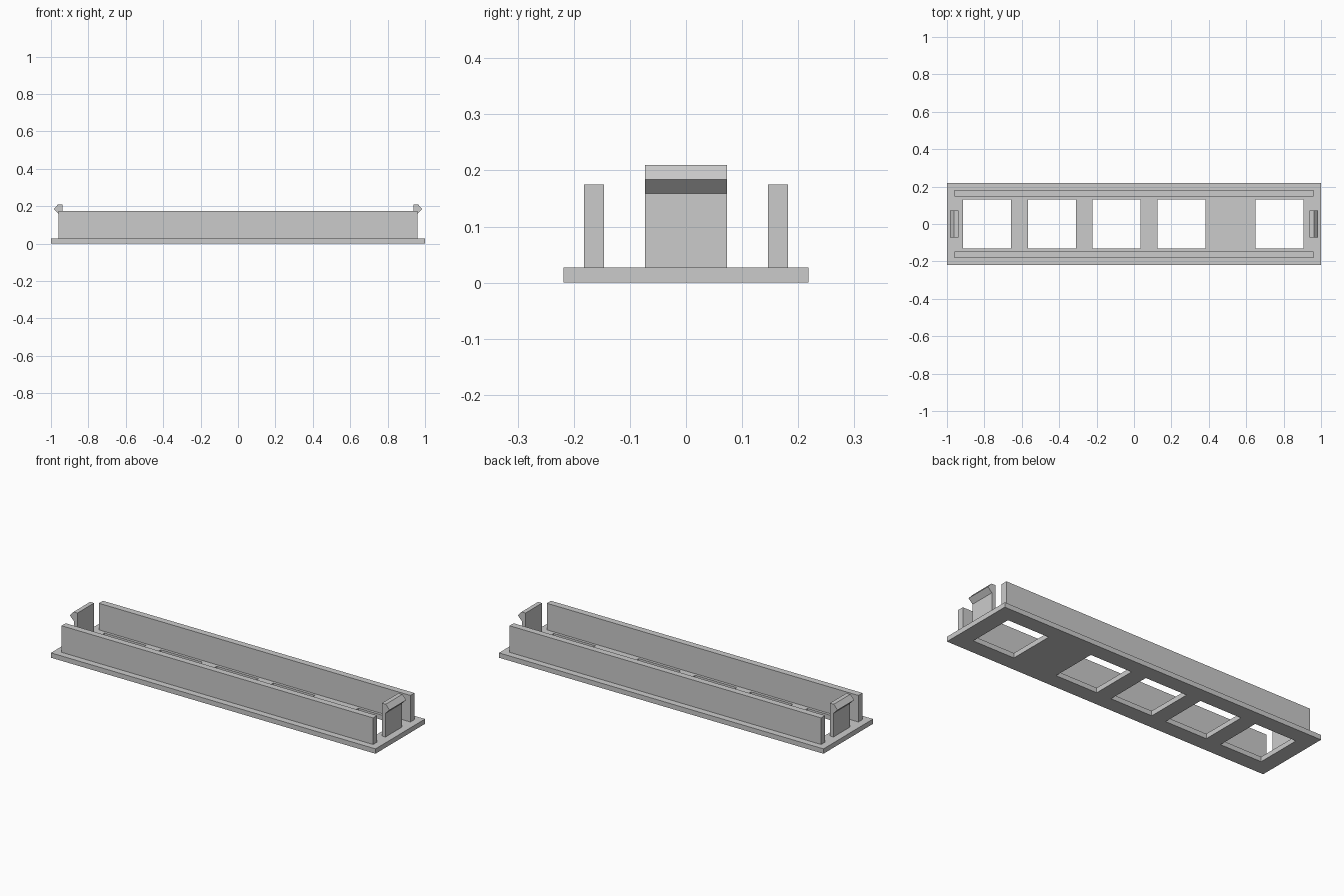
import bpy
import bmesh

cube = bpy.data.objects.get("Cube")
if cube:
    bpy.data.objects.remove(cube, do_unlink=True)

grey = bpy.data.materials.new("light grey plastic")
grey.use_nodes = True
colour = (0.6, 0.6, 0.6, 1)
grey.diffuse_color = colour
grey.node_tree.nodes["Principled BSDF"].inputs["Base Color"].default_value = colour

BASE_TOP = 0.027


def finish(name, bm):
    bmesh.ops.recalc_face_normals(bm, faces=bm.faces)
    mesh = bpy.data.meshes.new(name)
    bm.to_mesh(mesh)
    bm.free()
    mesh.materials.append(grey)
    obj = bpy.data.objects.new(name, mesh)
    bpy.context.collection.objects.link(obj)
    return obj


def extrude(bm, faces, vector):
    """Turn flat faces into a closed solid."""
    new = bmesh.ops.extrude_face_region(bm, geom=faces, use_keep_orig=True)["geom"]
    moved = [v for v in new if isinstance(v, bmesh.types.BMVert)]
    bmesh.ops.translate(bm, verts=moved, vec=vector)


def prism(name, points, vector):
    bm = bmesh.new()
    face = bm.faces.new([bm.verts.new(p) for p in points])
    extrude(bm, [face], vector)
    return finish(name, bm)


# Base plate: a grid of cells with five windows left open
window_starts = [-0.914, -0.567, -0.222, 0.126, 0.65]
window_width, window_half_depth = 0.257, 0.131
xs = [-1.0]
for start in window_starts:
    xs += [start, start + window_width]
xs.append(1.0)
ys = [-0.218, -window_half_depth, window_half_depth, 0.218]
bm = bmesh.new()
grid = [[bm.verts.new((x, y, 0)) for y in ys] for x in xs]
cells = []
for i in range(len(xs) - 1):
    for j in range(len(ys) - 1):
        if i % 2 == 1 and j == 1:
            continue
        cells.append(bm.faces.new((grid[i][j], grid[i + 1][j],
                                   grid[i + 1][j + 1], grid[i][j + 1])))
extrude(bm, cells, (0, 0, BASE_TOP))
finish("base_plate", bm)

# Long rails along the front and back
for name, side in (("front_rail", -1), ("back_rail", 1)):
    rail = [(x, side * y, BASE_TOP)
            for x, y in ((-0.96, 0.146), (0.96, 0.146), (0.96, 0.182), (-0.96, 0.182))]
    prism(name, rail, (0, 0, 0.148))

# Snap clips at both ends, each with an outward hook
clip_profile = [(0.938, BASE_TOP), (0.96, BASE_TOP), (0.96, 0.159),
                (0.985, 0.184), (0.962, 0.21), (0.938, 0.21)]
for name, side in (("right_clip", -1), ("left_clip", 1)):
    prism(name, [(side * x, -0.073, z) for x, z in clip_profile], (0, 0.146, 0))
